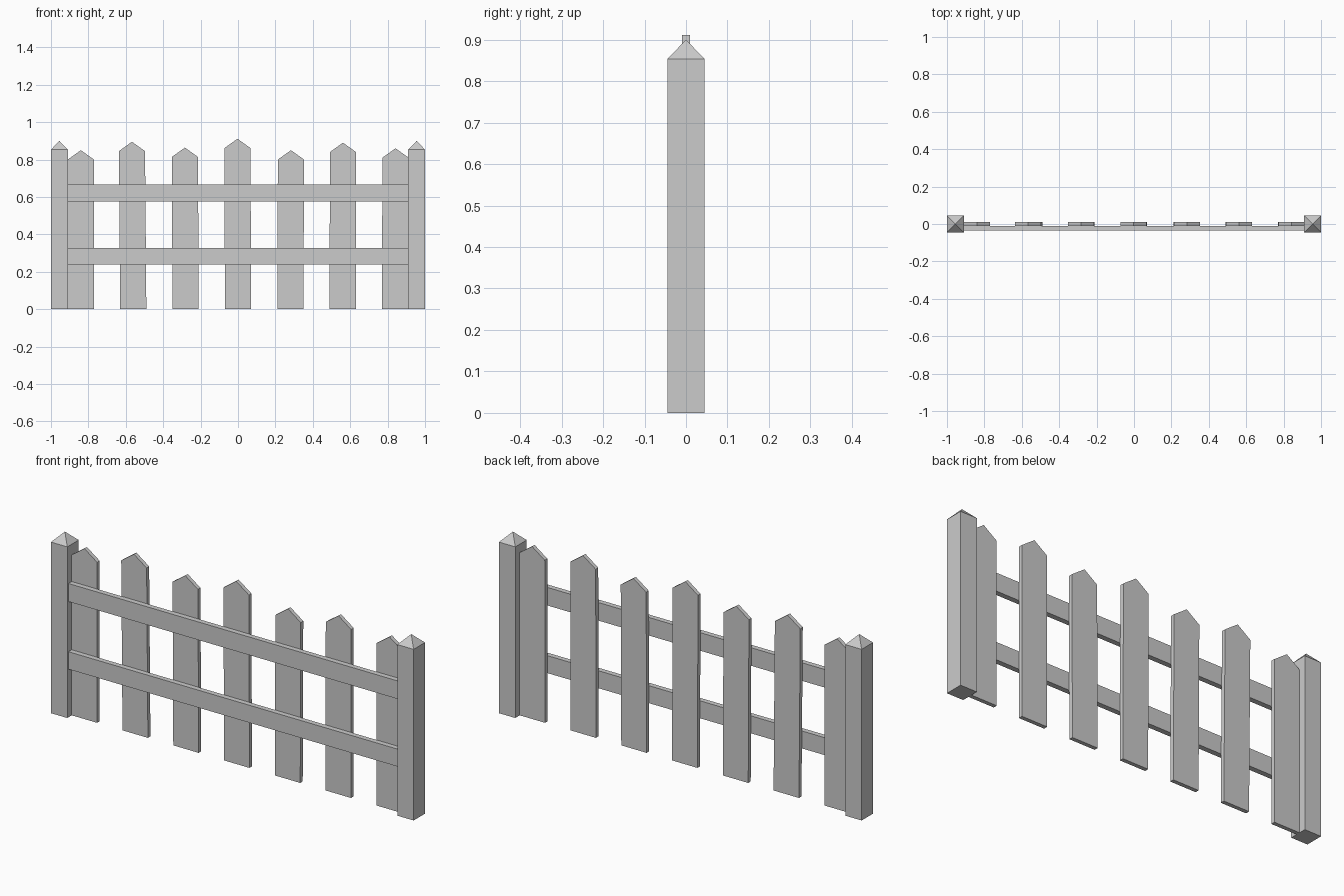
import bpy
import bmesh

cube = bpy.data.objects.get("Cube")
if cube:
    bpy.data.objects.remove(cube, do_unlink=True)

grey = bpy.data.materials.new("plain_grey")
grey.use_nodes = True
colour = (0.6, 0.6, 0.6, 1)
grey.diffuse_color = colour
grey.node_tree.nodes["Principled BSDF"].inputs["Base Color"].default_value = colour


def finish(name, bm):
    bmesh.ops.recalc_face_normals(bm, faces=bm.faces)
    mesh = bpy.data.meshes.new(name)
    bm.to_mesh(mesh)
    bm.free()
    mesh.materials.append(grey)
    obj = bpy.data.objects.new(name, mesh)
    bpy.context.collection.objects.link(obj)
    return obj


def board(name, outline, y_front, y_back):
    """Extrude an (x, z) outline from y_front to y_back."""
    bm = bmesh.new()
    face = bm.faces.new([bm.verts.new((x, y_front, z)) for x, z in outline])
    result = bmesh.ops.extrude_face_region(bm, geom=[face])
    moved = [g for g in result["geom"] if isinstance(g, bmesh.types.BMVert)]
    bmesh.ops.translate(bm, verts=moved, vec=(0, y_back - y_front, 0))
    return finish(name, bm)


def post(name, x, half=0.045, shoulder=0.853, tip=0.9):
    """Square post with a pyramid cap."""
    bm = bmesh.new()
    corners = [(-half, -half), (half, -half), (half, half), (-half, half)]
    low = [bm.verts.new((x + a, b, 0)) for a, b in corners]
    high = [bm.verts.new((x + a, b, shoulder)) for a, b in corners]
    apex = bm.verts.new((x, 0, tip))
    bm.faces.new(low)
    for i in range(4):
        j = (i + 1) % 4
        bm.faces.new((low[i], low[j], high[j], high[i]))
        bm.faces.new((high[i], high[j], apex))
    return finish(name, bm)


# End posts
post("right_post", -0.955)
post("left_post", 0.955)

# Horizontal rails on the front
for name, z0, z1 in (("lower_rail", 0.24, 0.327), ("upper_rail", 0.577, 0.667)):
    board(name, [(-0.92, z0), (0.92, z0), (0.92, z1), (-0.92, z1)], -0.036, -0.01)

# Pointed pickets: tip height and slight sideways lean
pickets = [(0.85, 0), (0.895, -0.007), (0.864, -0.004), (0.911, -0.003),
           (0.85, 0.003), (0.89, 0.001), (0.86, 0.002)]
half = 0.07
for i, (tip, lean) in enumerate(pickets):
    x = (i - 3) * 0.28
    top = x + lean
    shoulder = tip - 0.05
    board(f"picket_{i + 1}",
          [(x - half, 0), (x + half, 0), (top + half, shoulder),
           (top, tip), (top - half, shoulder)], -0.01, 0.01)
